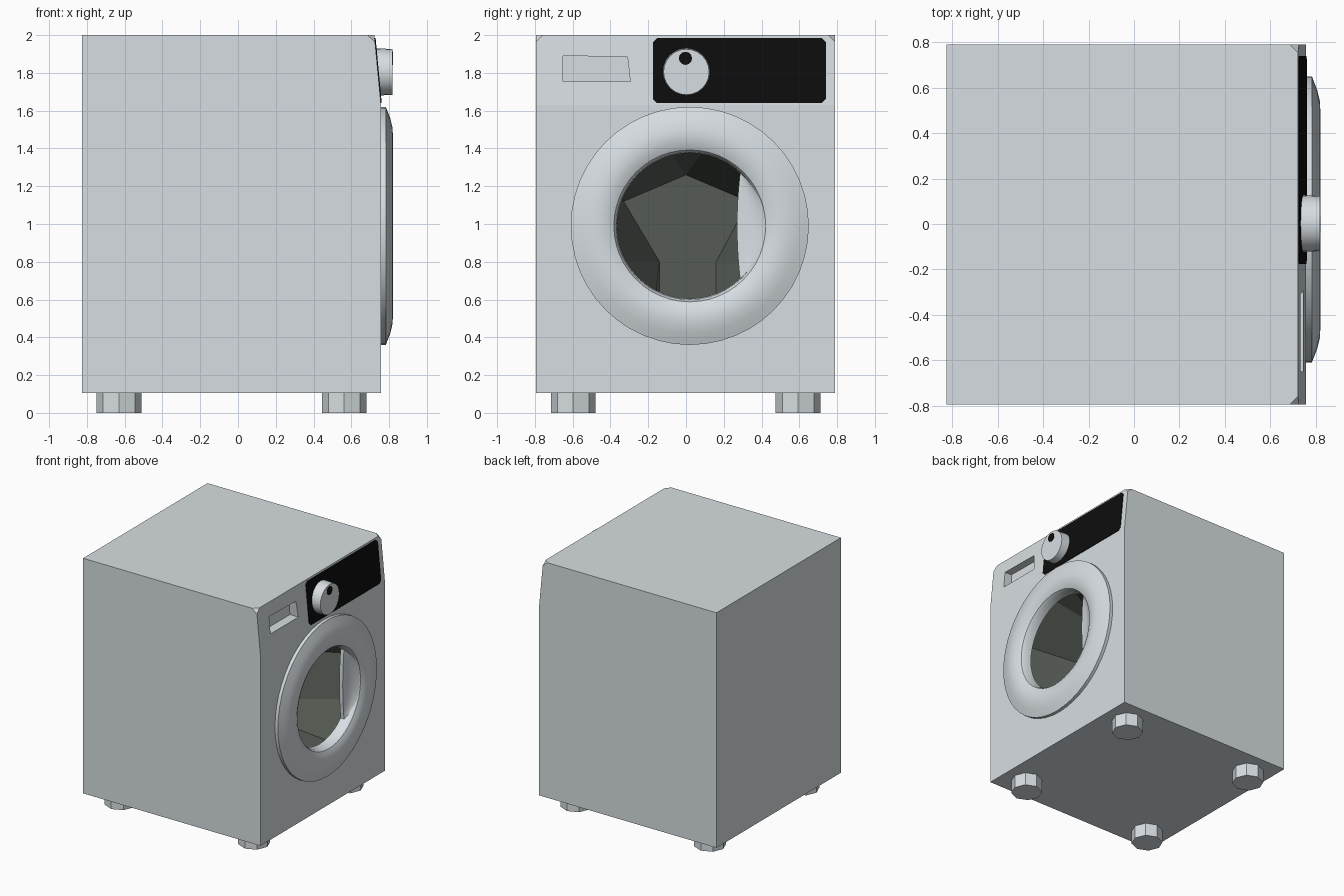
import bpy, bmesh, math

if "Cube" in bpy.data.objects:
    bpy.data.objects.remove(bpy.data.objects["Cube"])

def material(name, rgb):
    m = bpy.data.materials.new(name)
    m.diffuse_color = (*rgb, 1)
    m.use_nodes = True
    m.node_tree.nodes["Principled BSDF"].inputs["Base Color"].default_value = m.diffuse_color
    return m

GREY = material("light_grey_enamel", (0.68, 0.73, 0.76))
DARK = material("dark_drum_grey", (0.092, 0.105, 0.088))
BLACK = material("panel_black", (0.004, 0.004, 0.004))
CY, CZ = 0.02, 0.99          # door centre

def finish(name, bm, mat, smooth=False, face_front=False):
    bmesh.ops.recalc_face_normals(bm, faces=bm.faces)
    # open shells are turned so that they face the front (+x)
    if face_front and sum(f.normal.x * f.calc_area() for f in bm.faces) < 0:
        bmesh.ops.reverse_faces(bm, faces=bm.faces)
    me = bpy.data.meshes.new(name)
    bm.to_mesh(me)
    bm.free()
    ob = bpy.data.objects.new(name, me)
    bpy.context.collection.objects.link(ob)
    me.materials.append(mat)
    if smooth:
        bpy.ops.object.select_all(action='DESELECT')
        ob.select_set(True)
        bpy.context.view_layer.objects.active = ob
        bpy.ops.object.shade_smooth_by_angle(angle=math.radians(35))
    return ob

def skin(rows, close_u=False, close_v=False):
    """Quad grid through rows of points."""
    bm = bmesh.new()
    vs = [[bm.verts.new(p) for p in r] for r in rows]
    n, m = len(vs), len(vs[0])
    for i in range(n if close_u else n - 1):
        for j in range(m if close_v else m - 1):
            a, b = (i + 1) % n, (j + 1) % m
            bm.faces.new((vs[i][j], vs[a][j], vs[a][b], vs[i][b]))
    return bm

def prism(rows):
    """Closed solid between two matching outlines."""
    bm = skin(rows, close_v=True)
    bm.verts.ensure_lookup_table()
    n = len(rows[0])
    bm.faces.new(bm.verts[:n])
    bm.faces.new(bm.verts[n:])
    return bm

def circle(y, z, r, n):
    return [(y + r * math.cos(2 * math.pi * k / n), z + r * math.sin(2 * math.pi * k / n))
            for k in range(n)]

def at_x(pts, x):
    return [(x, y, z) for y, z in pts]

def slant(z):                # x of the tilted fascia at height z
    return 0.757 - 0.035 * (z - 1.63) / 0.37

# Cabinet: side profile extruded across, top front corners clipped
side = [(-0.825, 0.105), (0.757, 0.105), (0.757, 1.63), (0.722, 2.0), (-0.825, 2.0)]
bm = prism([[(x, y, z) for x, z in side] for y in (-0.795, 0.79)])
corners = [v for v in bm.verts if v.co.z > 1.99 and v.co.x > 0.5]
bmesh.ops.bevel(bm, geom=corners, offset=0.037, segments=1, affect='VERTICES')
cabinet = finish("cabinet", bm, GREY)

# Drum opening and detergent drawer recess cut out of the cabinet
drawer = [(-0.65, 1.755), (-0.295, 1.755), (-0.31, 1.885), (-0.65, 1.89)]
for name, pts, x0 in (("drum_cutter", circle(CY, CZ, 0.56, 40), 0.2),
                      ("drawer_cutter", drawer, 0.67)):
    cutter = finish(name, prism([at_x(pts, x0), at_x(pts, 0.9)]), GREY)
    cutter.hide_render = True
    mod = cabinet.modifiers.new(name, 'BOOLEAN')
    mod.operation, mod.solver, mod.object = 'DIFFERENCE', 'EXACT', cutter
    bpy.context.view_layer.objects.active = cabinet
    bpy.ops.object.modifier_apply(modifier=name)
    bpy.data.objects.remove(cutter)

# Faceted drum interior: back plate and tapering walls
back = [(0, 1.26), (0, 1.26), (-0.33, 1.12), (-0.14, 0.8), (-0.14, 0.6),
        (0.16, 0.6), (0.16, 0.8), (0.33, 1.12)]
front = [(0.12, 1.43), (-0.12, 1.43), (-0.46, 1.17), (-0.45, 0.8), (-0.17, 0.54),
         (0.2, 0.54), (0.48, 0.8), (0.48, 1.17)]
bm = skin([at_x(back, 0.3), at_x(front, 0.745)], close_v=True)
bm.verts.ensure_lookup_table()
bm.faces.new(bm.verts[1:8])
bmesh.ops.remove_doubles(bm, verts=bm.verts, dist=0.001)
finish("drum", bm, DARK, face_front=True)

# Door ring: closed profile (x, radius) turned around the door axis
profile = [(0.745, 0.63), (0.783, 0.63), (0.788, 0.615), (0.806, 0.57), (0.818, 0.52),
           (0.82, 0.48), (0.813, 0.435), (0.797, 0.402), (0.775, 0.39), (0.715, 0.385),
           (0.715, 0.42)]
N = 48
rows = []
for k in range(N):
    a = 2 * math.pi * k / N
    rows.append([(x, CY + r * math.cos(a), CZ + r * math.sin(a)) for x, r in profile])
finish("door_ring", skin(rows, True, True), GREY, smooth=True)

# Door handle: scooped plate between the ring and a nearly straight inner edge
rows = []
for k in range(17):
    a = math.radians(-50 + 100 * k / 16)
    oy, oz = 0.41 * math.cos(a), 0.41 * math.sin(a)
    iy = 0.25 + 0.02 * (oz / 0.31) ** 2
    row = []
    for t, x in ((0, 0.80), (0.25, 0.772), (0.6, 0.752), (1, 0.745), (1, 0.715)):
        row.append((x, CY + oy + (iy - oy) * t, CZ + oz))
    rows.append(row)
finish("door_handle", skin(rows), GREY, smooth=True, face_front=True)

# Black control panel with clipped corners, lying on the slanted fascia
y0, y1, z0, z1, c = -0.175, 0.74, 1.64, 1.985, 0.022
outline = [(y0 + c, z0), (y1 - c, z0), (y1, z0 + c), (y1, z1 - c),
           (y1 - c, z1), (y0 + c, z1), (y0, z1 - c), (y0, z0 + c)]
finish("control_panel", prism([[(slant(z) + d, y, z) for y, z in outline]
                               for d in (-0.004, 0.005)]), BLACK)

# Program knob and its marker dot
finish("program_knob", prism([at_x(circle(0.002, 1.805, 0.126, 24), 0.725),
                              at_x(circle(0.002, 1.805, 0.121, 24), 0.818)]),
       GREY, smooth=True)
finish("knob_marker", prism([at_x(circle(-0.003, 1.877, 0.035, 12), 0.812),
                             at_x(circle(-0.003, 1.877, 0.035, 12), 0.821)]), BLACK)

# Four octagonal feet
for side_x, fx in (("back", -0.63), ("front", 0.562)):
    for side_y, fy in (("left", -0.597), ("right", 0.593)):
        ring = circle(fx, fy, 0.118, 8)
        finish(f"{side_x}_{side_y}_foot",
               prism([[(x, y, z) for x, y in ring] for z in (0, 0.115)]), GREY)
